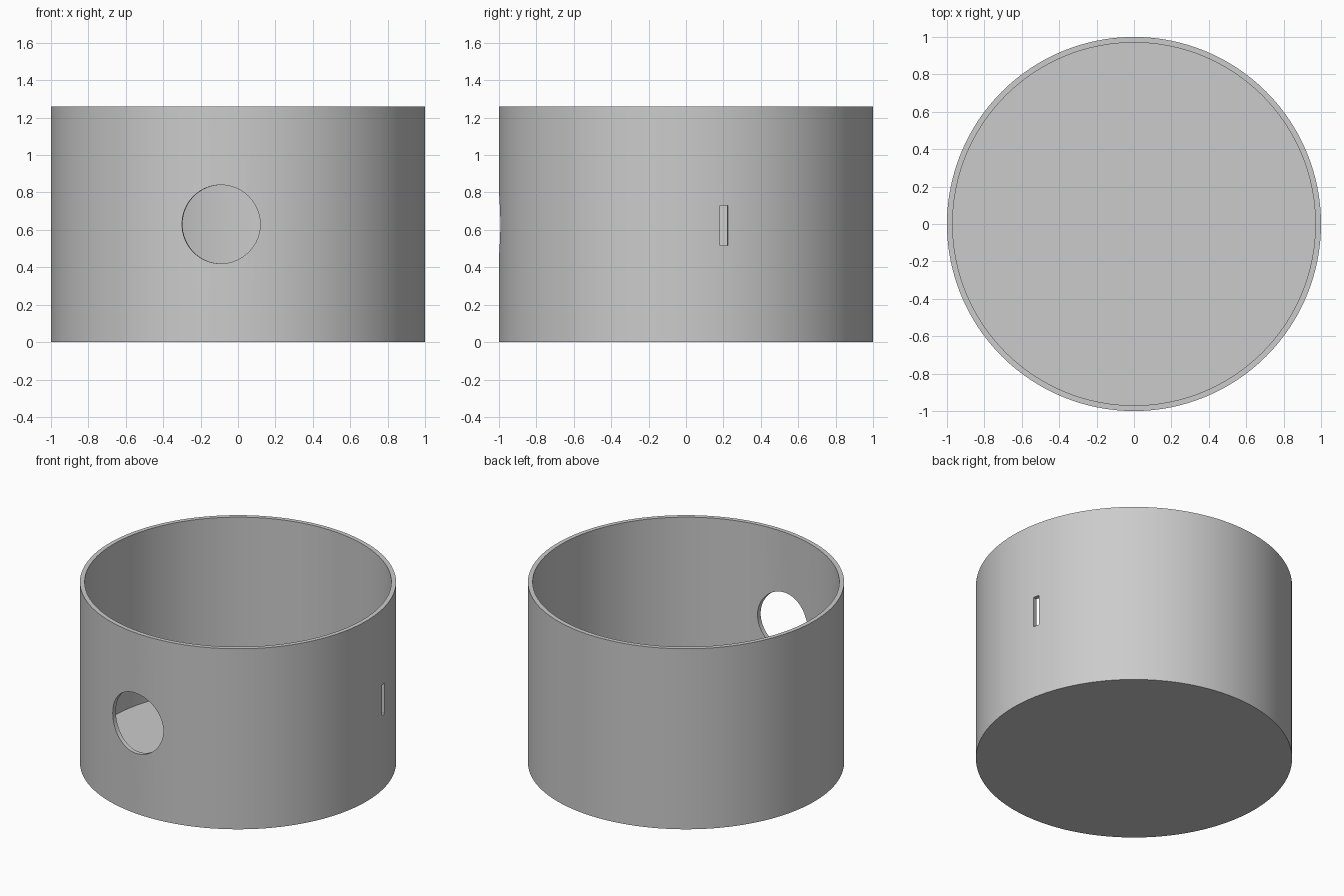
import bpy
import bmesh
from math import radians, sin, cos, pi
from mathutils import Matrix, Vector

cube = bpy.data.objects.get("Cube")
if cube:
    bpy.data.objects.remove(cube, do_unlink=True)

RADIUS, INNER, HEIGHT, FLOOR = 1.0, 0.97, 1.26, 0.06
SEGMENTS = 128
MID = HEIGHT / 2

grey = bpy.data.materials.new("light_grey")
grey.use_nodes = True
colour = (0.6, 0.6, 0.6, 1)
grey.diffuse_color = colour
grey.node_tree.nodes["Principled BSDF"].inputs["Base Color"].default_value = colour


def make_object(name, bm):
    bmesh.ops.recalc_face_normals(bm, faces=bm.faces)
    mesh = bpy.data.meshes.new(name)
    bm.to_mesh(mesh)
    bm.free()
    mesh.materials.append(grey)
    obj = bpy.data.objects.new(name, mesh)
    bpy.context.collection.objects.link(obj)
    return obj


def cut(target, cutter):
    cutter.hide_render = True
    mod = target.modifiers.new(cutter.name, "BOOLEAN")
    mod.operation = "DIFFERENCE"
    mod.solver = "EXACT"
    mod.object = cutter
    bpy.ops.object.modifier_apply(modifier=mod.name)
    bpy.data.objects.remove(cutter, do_unlink=True)


# Open cup: rings from the underside up the outside, over the rim, down to the floor
bm = bmesh.new()
rings = []
for r, z in [(RADIUS, 0), (RADIUS, HEIGHT), (INNER, HEIGHT), (INNER, FLOOR)]:
    angles = [2 * pi * i / SEGMENTS for i in range(SEGMENTS)]
    rings.append([bm.verts.new((r * cos(a), r * sin(a), z)) for a in angles])
for low, high in zip(rings, rings[1:]):
    for i in range(SEGMENTS):
        j = (i + 1) % SEGMENTS
        bm.faces.new((low[i], low[j], high[j], high[i]))
bm.faces.new(rings[0])
bm.faces.new(rings[-1])
cup = make_object("cup_body", bm)
bpy.context.view_layer.objects.active = cup
cup.select_set(True)


# Place a cutter on the wall, its local x axis pointing outward
def on_wall(angle, z):
    return (Matrix.Rotation(radians(angle), 4, "Z")
            @ Matrix.Translation(Vector((RADIUS, 0, z))))


# Round hole in the front wall
bm = bmesh.new()
bmesh.ops.create_cone(bm, cap_ends=True, segments=64, radius1=0.21, radius2=0.21,
                      depth=0.4,
                      matrix=on_wall(-95.3, MID) @ Matrix.Rotation(pi / 2, 4, "Y"))
cut(cup, make_object("round_hole_cutter", bm))

# Narrow upright slot in the left wall
bm = bmesh.new()
bmesh.ops.create_cube(bm, size=1, matrix=on_wall(11.75, 0.624)
                      @ Matrix.Diagonal((0.2, 0.043, 0.214, 1)))
cut(cup, make_object("slot_cutter", bm))

bpy.ops.object.shade_smooth_by_angle(angle=radians(30))
